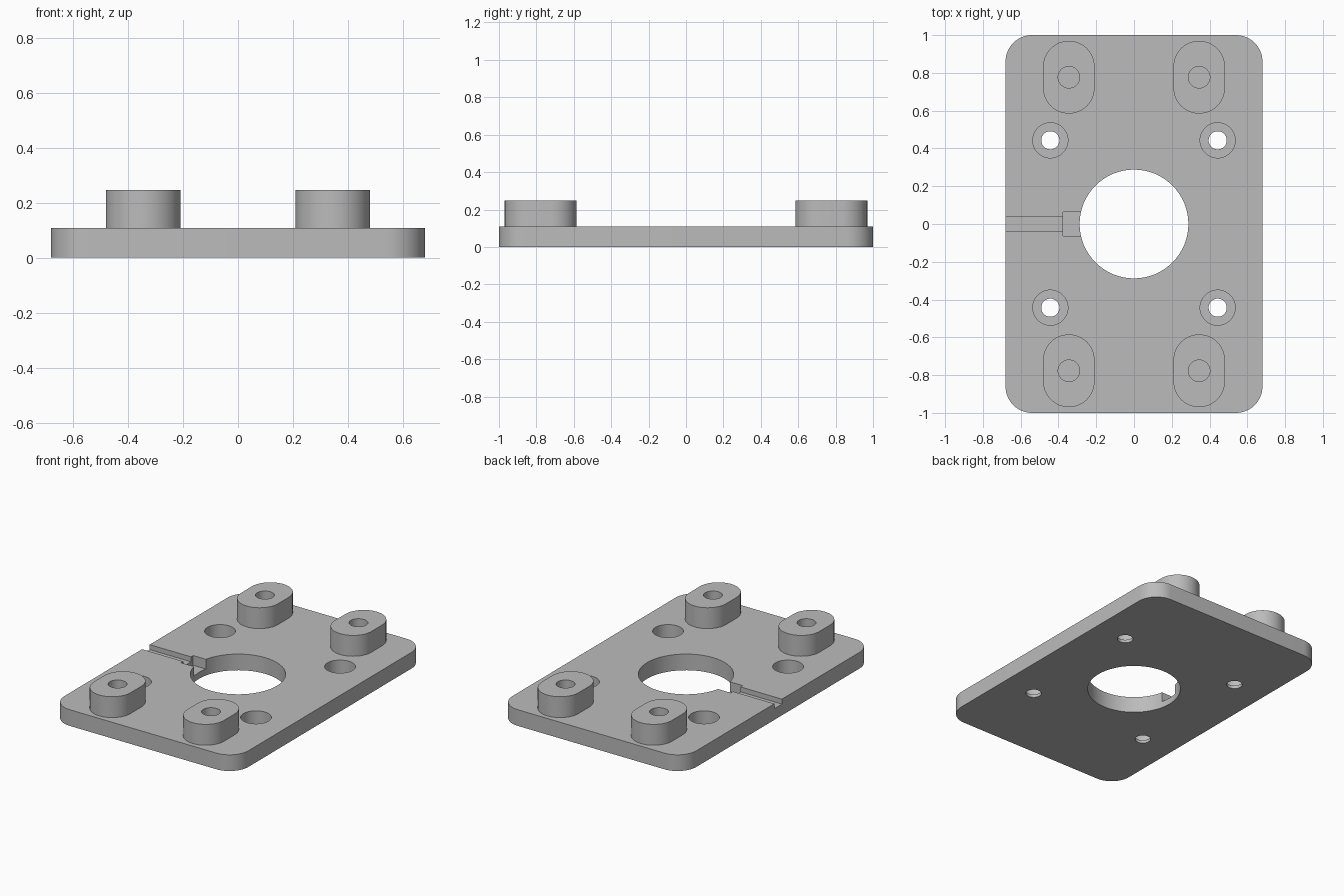
import bpy
import bmesh
import math

old = bpy.data.objects.get("Cube")
if old:
    bpy.data.objects.remove(old, do_unlink=True)

grey = bpy.data.materials.new("machined grey")
grey.use_nodes = True
colour = (0.5, 0.5, 0.5, 1)
grey.diffuse_color = colour
grey.node_tree.nodes["Principled BSDF"].inputs["Base Color"].default_value = colour


def rounded_prism(name, centre, width, depth, radius, bottom, top, steps=16):
    """Vertical prism with a rounded rectangle, slot or circle as outline."""
    cx, cy = centre
    points = []
    corners = ((1, 1), (-1, 1), (-1, -1), (1, -1))
    for quarter, (sx, sy) in enumerate(corners):
        for i in range(steps + 1 if radius else 1):
            a = math.pi / 2 * (quarter + i / steps)
            points.append((cx + sx * (width / 2 - radius) + radius * math.cos(a),
                           cy + sy * (depth / 2 - radius) + radius * math.sin(a),
                           bottom))
    # Drop points that coincide where two arcs meet
    outline = [p for i, p in enumerate(points) if math.dist(p, points[i - 1]) > 1e-5]
    bm = bmesh.new()
    face = bm.faces.new([bm.verts.new(p) for p in outline])
    raised = bmesh.ops.extrude_face_region(bm, geom=[face])["geom"]
    bmesh.ops.translate(bm, vec=(0, 0, top - bottom),
                        verts=[v for v in raised if isinstance(v, bmesh.types.BMVert)])
    bmesh.ops.recalc_face_normals(bm, faces=bm.faces)
    mesh = bpy.data.meshes.new(name)
    bm.to_mesh(mesh)
    bm.free()
    mesh.materials.append(grey)
    obj = bpy.data.objects.new(name, mesh)
    bpy.context.collection.objects.link(obj)
    return obj


def select_only(obj):
    bpy.ops.object.select_all(action="DESELECT")
    obj.select_set(True)
    bpy.context.view_layer.objects.active = obj


def cut(target, cutter):
    mod = target.modifiers.new("cut", "BOOLEAN")
    mod.operation = "DIFFERENCE"
    mod.solver = "EXACT"
    mod.object = cutter
    select_only(target)
    bpy.ops.object.modifier_apply(modifier=mod.name)


def cylinder(name, centre, radius, bottom, top):
    return rounded_prism(name, centre, 2 * radius, 2 * radius, radius, bottom, top)


PLATE_TOP, BOSS_TOP = 0.108, 0.247
plate = rounded_prism("base_plate", (0, 0), 1.36, 2, 0.14, 0, PLATE_TOP)
parts = [plate]
plate_cutters = [
    cylinder("bore_cutter", (0, 0), 0.288, -0.1, 0.3),
    # Wire channel to the edge and the deeper pocket beside the bore
    rounded_prism("channel_cutter", (-0.55, 0), 0.4, 0.08, 0, 0.075, 0.2),
    rounded_prism("pocket_cutter", (-0.3, 0), 0.15, 0.126, 0, 0.043, 0.2),
]
cutters = list(plate_cutters)

for sx, side in ((1, "left"), (-1, "right")):
    for sy, end in ((1, "back"), (-1, "front")):
        tag = f"{end}_{side}"
        # Counterbored through hole
        spot = (sx * 0.443, sy * 0.443)
        screw = [cylinder("screw_cutter_" + tag, spot, 0.048, -0.1, 0.3),
                 cylinder("counterbore_cutter_" + tag, spot, 0.093, 0.021, 0.3)]
        # Raised oblong boss with a blind hole reaching into the plate
        spot = (sx * 0.345, sy * 0.777)
        boss = rounded_prism("boss_" + tag, spot, 0.272, 0.385, 0.136,
                             PLATE_TOP, BOSS_TOP)
        blind = cylinder("blind_hole_cutter_" + tag, spot, 0.057, 0.05, 0.4)
        cut(boss, blind)
        parts.append(boss)
        plate_cutters += screw + [blind]
        cutters += screw + [blind]

for cutter in plate_cutters:
    cut(plate, cutter)
for cutter in cutters:
    bpy.data.objects.remove(cutter, do_unlink=True)

for part in parts:
    select_only(part)
    bpy.ops.object.shade_smooth_by_angle(angle=math.radians(30))
